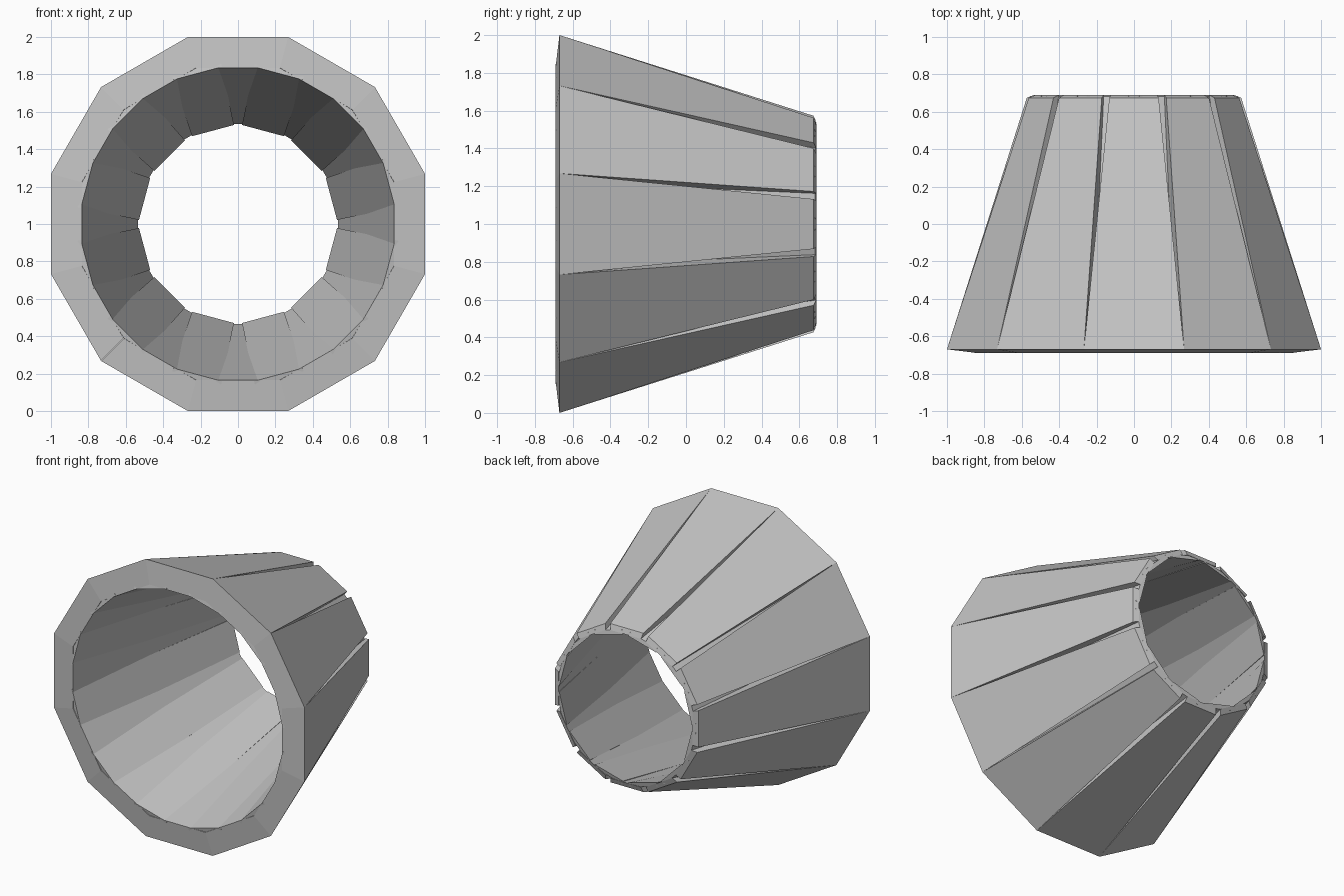
import bpy, math
from mathutils import Matrix

if "Cube" in bpy.data.objects:
    bpy.data.objects.remove(bpy.data.objects["Cube"])

metal = bpy.data.materials.new("nozzle_grey")
metal.diffuse_color = (0.55, 0.55, 0.55, 1)
metal.use_nodes = True
metal.node_tree.nodes["Principled BSDF"].inputs["Base Color"].default_value = metal.diffuse_color

COUNT = 12


def tapered_slab(name, front_out, front_in, back_out, back_in, angle):
    """Slab along y; each corner pair is (y, radius, half_width)."""
    rings = [front_out, front_in, back_in, back_out]
    verts = []
    for y, r, w in rings:
        verts += [(-w, y, r), (w, y, r)]
    # wrap around the profile, then close both sides
    faces = [(2 * i, 2 * i + 1, (2 * i + 3) % 8, (2 * i + 2) % 8) for i in range(4)]
    faces += [(0, 2, 4, 6), (7, 5, 3, 1)]
    faces = [f[::-1] for f in faces]
    mesh = bpy.data.meshes.new(name)
    mesh.from_pydata(verts, [], faces)
    mesh.transform(Matrix.Translation((0, 0, 1)) @ Matrix.Rotation(angle, 4, 'Y'))
    mesh.materials.append(metal)
    obj = bpy.data.objects.new(name, mesh)
    bpy.context.collection.objects.link(obj)
    return obj


t = math.tan(math.pi / COUNT)
for i in range(COUNT):
    a = 2 * math.pi * i / COUNT
    # outer petal, thick at the mouth and thin at the exit
    tapered_slab(f"outer_petal_{i + 1}",
                 (-0.67, 1.0, t), (-0.69, 0.835, 0.835 * t),
                 (0.675, 0.573, 0.132), (0.69, 0.535, 0.122), a)
    # inner seal strip bridging the gap between two petals
    tapered_slab(f"inner_seal_{i + 1}",
                 (-0.685, 0.863, 0.135), (-0.691, 0.834, 0.135),
                 (0.683, 0.546, 0.116), (0.69, 0.517, 0.116), a + math.pi / COUNT)
